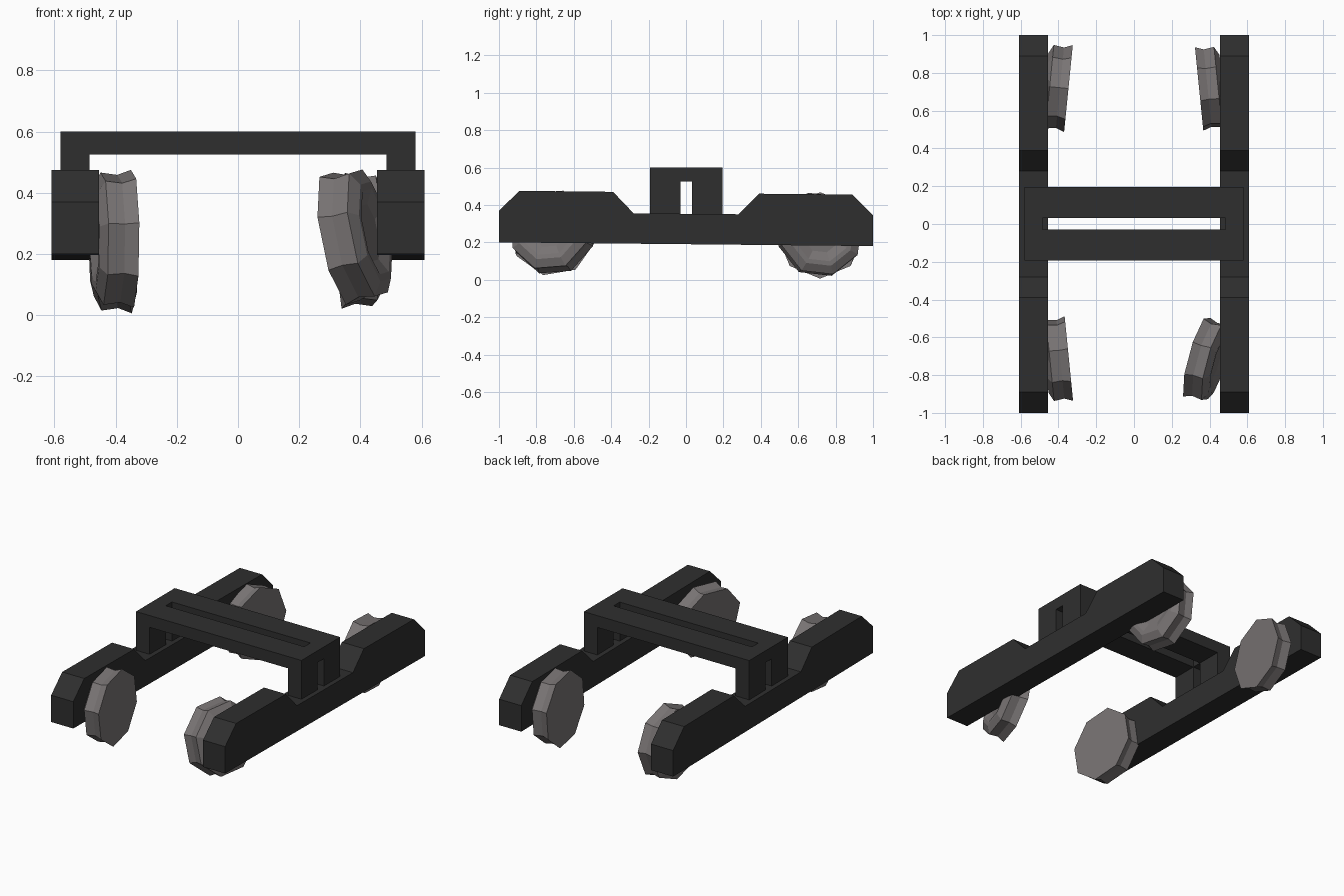
import bpy, bmesh, math
from mathutils import Vector

cube = bpy.data.objects.get("Cube")
if cube:
    bpy.data.objects.remove(cube, do_unlink=True)


def material(name, color):
    mat = bpy.data.materials.new(name)
    mat.use_nodes = True
    mat.diffuse_color = color
    mat.node_tree.nodes["Principled BSDF"].inputs["Base Color"].default_value = color
    return mat


black = material("charcoal metal", (0.028, 0.028, 0.028, 1))
grey = material("warm grey wheel", (0.19, 0.175, 0.175, 1))


def finish(bm, name, mat):
    bmesh.ops.recalc_face_normals(bm, faces=bm.faces)
    mesh = bpy.data.meshes.new(name)
    bm.to_mesh(mesh)
    bm.free()
    mesh.materials.append(mat)
    obj = bpy.data.objects.new(name, mesh)
    bpy.context.collection.objects.link(obj)
    return obj


def extrude_profile(bm, points, direction):
    """Close a flat outline and push it along a direction."""
    face = bm.faces.new([bm.verts.new(p) for p in points])
    out = bmesh.ops.extrude_face_region(bm, geom=[face], use_keep_orig=True)
    moved = [v for v in out["geom"] if isinstance(v, bmesh.types.BMVert)]
    bmesh.ops.translate(bm, verts=moved, vec=direction)


# Side rails with raised, chamfered ends
rail = [(-1, 0.2), (-1, 0.37), (-0.89, 0.475), (-0.39, 0.47), (-0.28, 0.355),
        (0.28, 0.35), (0.39, 0.46), (0.89, 0.455), (1, 0.345), (1, 0.18)]
for name, x in (("left_rail", 0.455), ("right_rail", -0.61)):
    bm = bmesh.new()
    extrude_profile(bm, [(x, y, z) for y, z in rail], (0.155, 0, 0))
    finish(bm, name, black)

# Cross frame: two arches with a slot between them, tied at the ends
arch = [(-0.58, 0.345), (-0.58, 0.6), (0.58, 0.6), (0.58, 0.345),
        (0.485, 0.345), (0.485, 0.525), (-0.485, 0.525), (-0.485, 0.345)]
bm = bmesh.new()
for y in (-0.193, 0.032):
    extrude_profile(bm, [(x, y, z) for x, z in arch], (0, 0.163, 0))
for x in (-0.58, 0.485):
    tie = [(x, -0.03, 0.525), (x, -0.03, 0.6), (x, 0.032, 0.6), (x, 0.032, 0.525)]
    extrude_profile(bm, tie, (0.095, 0, 0))
finish(bm, "cross_frame", black)

# Wheels: (depth from the inner face, radius), ending in a shallow dish
section = [(0, 0.231), (0.045, 0.214), (0.1, 0.222), (0.125, 0.175),
           (0.125, 0.15), (0.105, 0.1)]


def wheel(name, centre, inward, phase):
    bm = bmesh.new()
    axis = -Vector(inward).normalized()
    up = Vector((0, 0, 1))
    up = (up - axis * up.dot(axis)).normalized()
    front = axis.cross(up)
    if front.y > 0:
        front = -front
    rings = []
    for depth, radius in section:
        ring = []
        for i in range(8):
            a = math.radians(phase + 45 * i)
            spoke = front * math.cos(a) + up * math.sin(a)
            ring.append(bm.verts.new(Vector(centre) + axis * depth + spoke * radius))
        rings.append(ring)
    for a, b in zip(rings, rings[1:]):
        for i in range(8):
            j = (i + 1) % 8
            bm.faces.new((a[i], a[j], b[j], b[i]))
    bm.faces.new(rings[0])
    bm.faces.new(rings[-1])
    finish(bm, name, grey)


# Each wheel sits slightly askew
wheel("front_right_wheel", (-0.345, -0.712, 0.25), (1, 0.1, 0), 13)
wheel("back_right_wheel", (-0.347, 0.717, 0.237), (1, -0.1, 0), 0)
wheel("front_left_wheel", (0.332, -0.705, 0.25), (-1, 0.28, -0.2), 18)
wheel("back_left_wheel", (0.345, 0.715, 0.243), (-1, -0.1, 0), 29)
